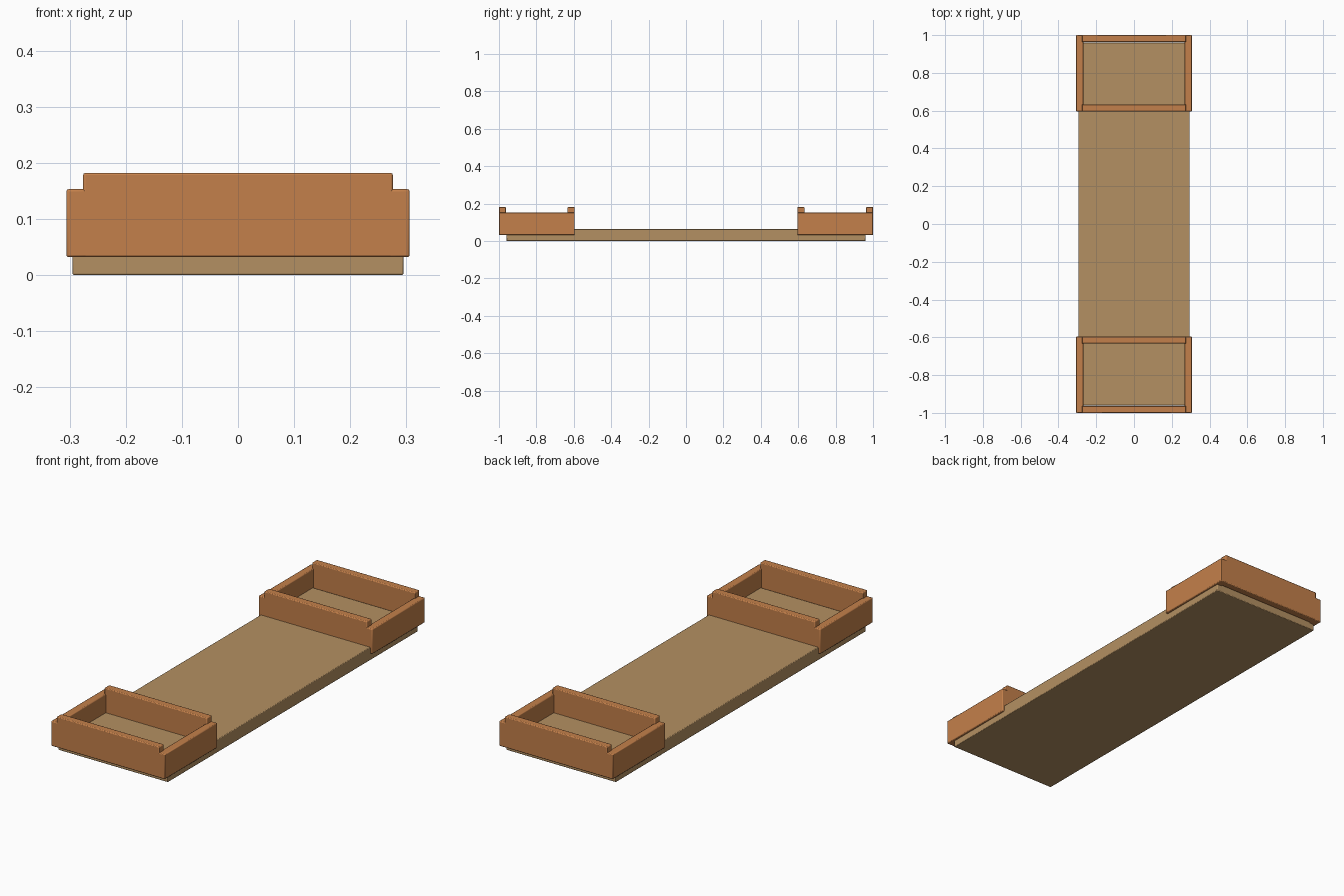
import bpy

if "Cube" in bpy.data.objects:
    bpy.data.objects.remove(bpy.data.objects["Cube"])


def material(name, rgb):
    m = bpy.data.materials.new(name)
    m.diffuse_color = (*rgb, 1)
    m.use_nodes = True
    m.node_tree.nodes["Principled BSDF"].inputs["Base Color"].default_value = m.diffuse_color
    return m


TAN = material("tan_wood", (0.456, 0.279, 0.122))
ORANGE = material("orange_wood", (0.552, 0.216, 0.069))


def board(name, x, y, z, mat, bevel=0.004):
    """Softly bevelled plank spanning the given (min, max) ranges."""
    bpy.ops.mesh.primitive_cube_add(size=1)
    ob = bpy.context.object
    ob.name = name
    for v in ob.data.vertices:
        for i, (lo, hi) in enumerate((x, y, z)):
            v.co[i] = hi if v.co[i] > 0 else lo
    mod = ob.modifiers.new("soft_edges", 'BEVEL')
    mod.width = bevel
    mod.segments = 2
    ob.data.materials.append(mat)
    bpy.ops.object.shade_smooth_by_angle()
    return ob


# Long base plank
board("base_plank", (-0.295, 0.295), (-0.96, 0.96), (0, 0.063), TAN, 0.003)

# Open frame at each end: two low side rails and two taller cross rails
for end, s in (("front", -1), ("back", 1)):
    def span(a, b):
        return tuple(sorted((s * a, s * b)))
    for side, t in (("left", -1), ("right", 1)):
        board(f"{end}_{side}_rail", tuple(sorted((t * 0.268, t * 0.306))),
              span(0.595, 1.0), (0.032, 0.153), ORANGE)
    board(f"{end}_outer_rail", (-0.276, 0.276), span(0.963, 1.0), (0.032, 0.182), ORANGE)
    board(f"{end}_inner_rail", (-0.276, 0.276), span(0.595, 0.633), (0.032, 0.182), ORANGE)
